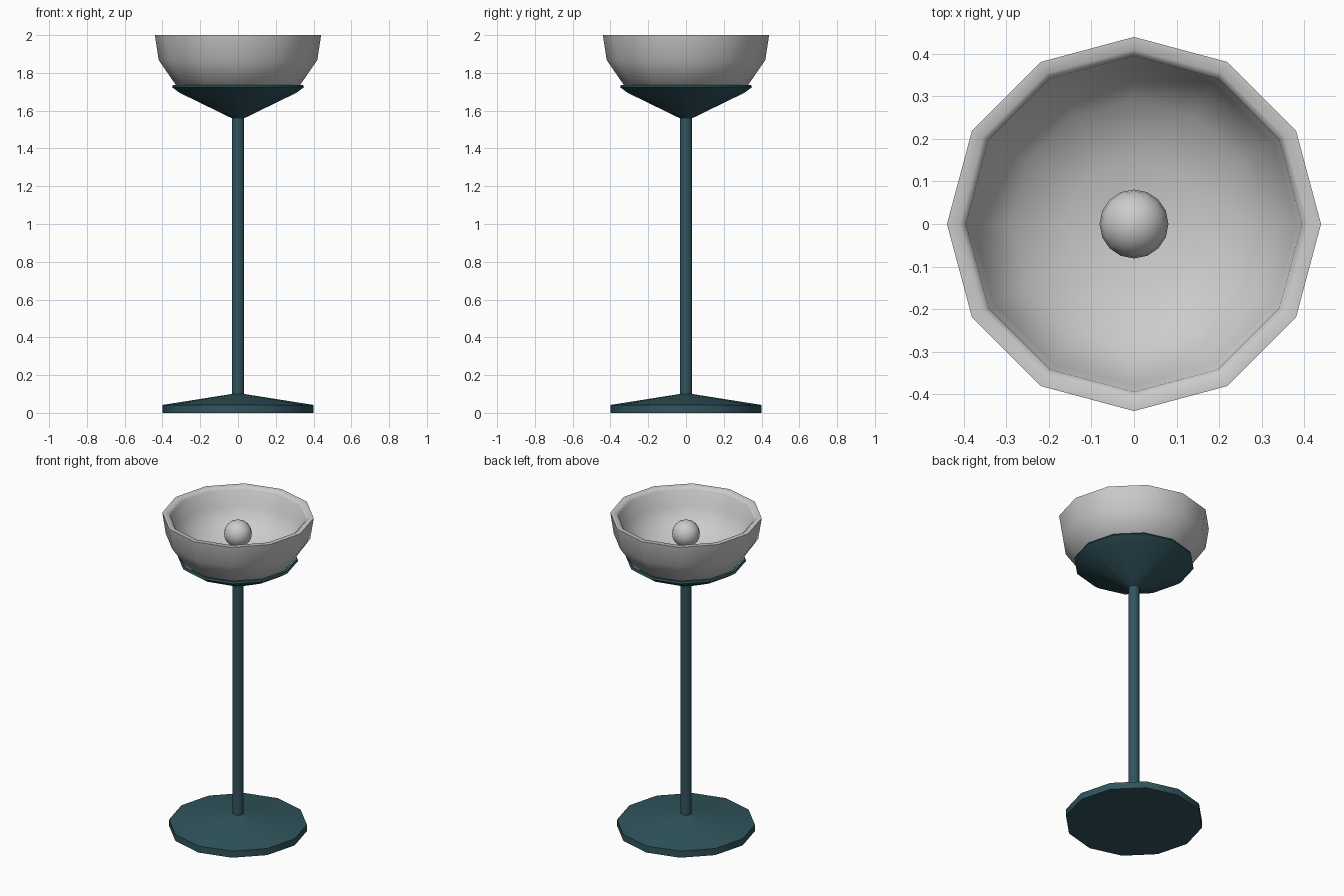
import bpy, math

if "Cube" in bpy.data.objects:
    bpy.data.objects.remove(bpy.data.objects["Cube"])

SIDES = 12

teal = bpy.data.materials.new("dark_teal")
teal.diffuse_color = (0.03, 0.09, 0.11, 1)
teal.use_nodes = True
teal.node_tree.nodes["Principled BSDF"].inputs["Base Color"].default_value = teal.diffuse_color


def lathe(name, profile, sides=SIDES, mat=None, angle=50):
    """Revolve (radius, z) points about z; radius 0 makes a pole."""
    verts, faces, rings = [], [], []
    for r, z in profile:
        n = 1 if r == 0 else sides
        rings.append([len(verts) + i for i in range(n)])
        for i in range(n):
            a = 2 * math.pi * i / sides
            verts.append((r * math.cos(a), r * math.sin(a), z))
    for lo, hi in zip(rings, rings[1:]):
        for i in range(sides):
            j = (i + 1) % sides
            if len(lo) == 1:
                faces.append((lo[0], hi[j], hi[i]))
            elif len(hi) == 1:
                faces.append((lo[i], lo[j], hi[0]))
            else:
                faces.append((lo[i], lo[j], hi[j], hi[i]))
    mesh = bpy.data.meshes.new(name)
    mesh.from_pydata(verts, [], faces)
    obj = bpy.data.objects.new(name, mesh)
    bpy.context.collection.objects.link(obj)
    if mat:
        mesh.materials.append(mat)
    smooth(obj, angle)
    return obj


def smooth(obj, angle):
    bpy.ops.object.select_all(action='DESELECT')
    obj.select_set(True)
    bpy.context.view_layer.objects.active = obj
    bpy.ops.object.shade_smooth_by_angle(angle=math.radians(angle))


# Foot, pole and flared dish in one turned piece
lathe("stand", [(0, 0), (0.40, 0), (0.40, 0.042), (0.033, 0.10),
                (0.033, 1.56), (0.31, 1.695), (0.35, 1.725),
                (0.345, 1.735), (0.315, 1.73), (0, 1.62)], mat=teal, angle=35)

# Hollow shade bowl with a thick rim
lathe("shade_bowl", [(0, 1.67), (0.18, 1.68), (0.325, 1.73), (0.42, 1.868),
                     (0.44, 2.0), (0.41, 2.0), (0.395, 1.985),
                     (0.38, 1.885), (0.29, 1.78), (0.16, 1.73), (0, 1.715)],
      angle=60)

# Bulb neck and globe
lathe("bulb_neck", [(0, 1.70), (0.08, 1.715), (0.045, 1.76), (0.045, 1.85),
                    (0, 1.86)])
bpy.ops.mesh.primitive_uv_sphere_add(segments=16, ring_count=10, radius=0.081,
                                     location=(0, 0, 1.885))
bulb = bpy.context.object
bulb.name = "bulb"
smooth(bulb, 60)
